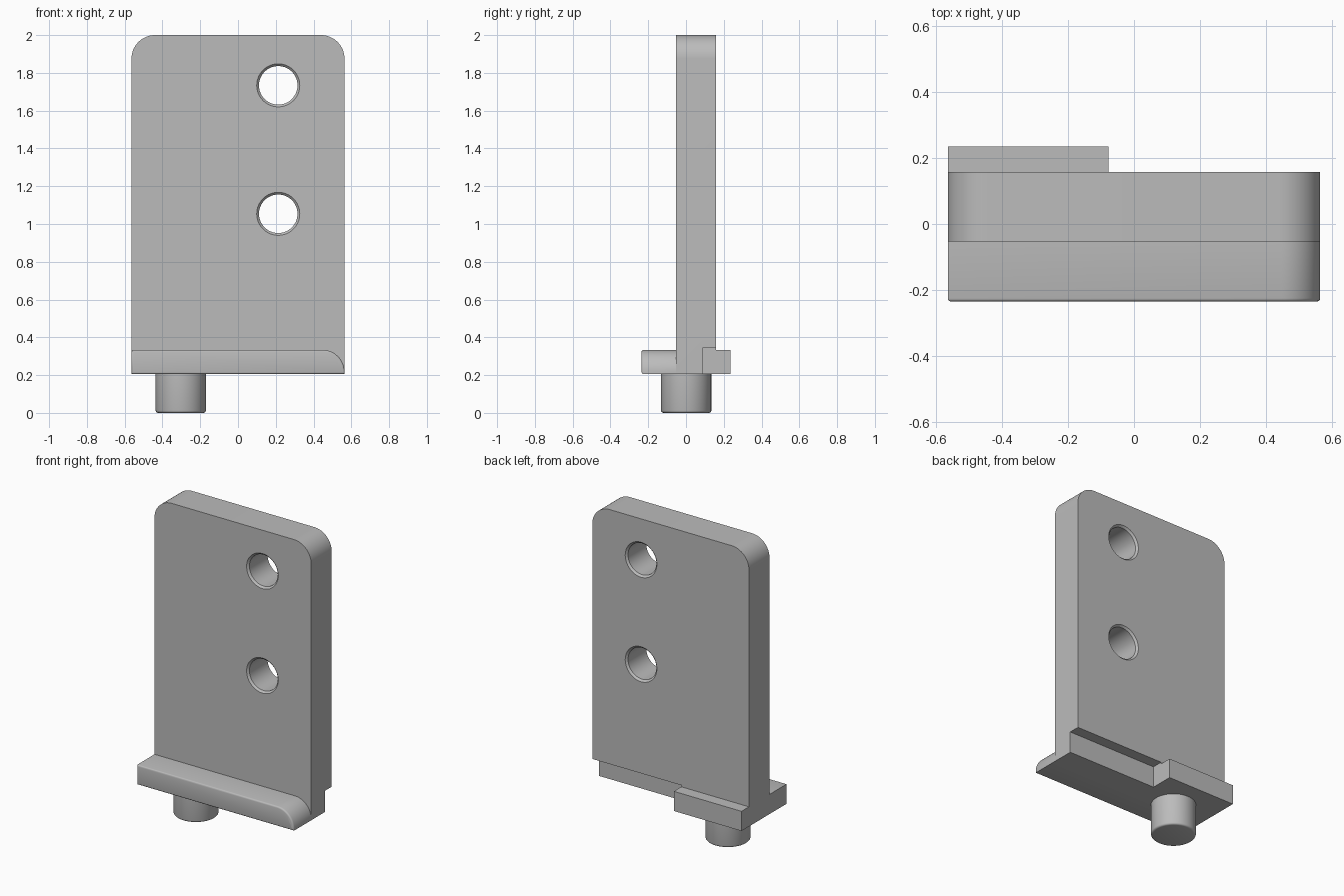
import bpy, bmesh, math

if "Cube" in bpy.data.objects:
    bpy.data.objects.remove(bpy.data.objects["Cube"])

grey = bpy.data.materials.new("plain grey")
grey.diffuse_color = (0.5, 0.5, 0.5, 1)
grey.use_nodes = True
grey.node_tree.nodes["Principled BSDF"].inputs["Base Color"].default_value = grey.diffuse_color


def finish(name, bm):
    """Turn a bmesh into a named grey object."""
    bmesh.ops.recalc_face_normals(bm, faces=bm.faces[:])
    mesh = bpy.data.meshes.new(name)
    bm.to_mesh(mesh)
    bm.free()
    mesh.materials.append(grey)
    obj = bpy.data.objects.new(name, mesh)
    bpy.context.collection.objects.link(obj)
    return obj


def slab(name, x0, x1, z0, z1, y0, y1, round_left=0, round_right=0, front_bevel=0):
    """Extrude a front outline along y, with optional rounded top corners."""
    pts = [(x0, z0), (x1, z0)]
    for r, cx, start in ((round_right, x1 - round_right, 0),
                         (round_left, x0 + round_left, 90)):
        for i in range(17 if r else 1):
            a = math.radians(start + 90 * i / 16)
            pts.append((cx + r * math.cos(a), z1 - r + r * math.sin(a)))
    bm = bmesh.new()
    face = bm.faces.new([bm.verts.new((x, y0, z)) for x, z in pts])
    back = bmesh.ops.extrude_face_region(bm, geom=[face], use_keep_orig=True)["geom"]
    for v in back:
        if isinstance(v, bmesh.types.BMVert):
            v.co.y = y1
    bmesh.ops.recalc_face_normals(bm, faces=bm.faces[:])
    if front_bevel:
        edges = [e for e in bm.edges if all(abs(v.co.y - y0) < 1e-5 for v in e.verts)]
        bmesh.ops.bevel(bm, geom=edges, offset=front_bevel, segments=3,
                        profile=0.5, affect='EDGES')
    return finish(name, bm)


def lathe(name, profile, centre, along_y=False, steps=64):
    """Closed round solid from (radius, height) rings, about z or y."""
    bm = bmesh.new()
    rings = []
    for r, h in profile:
        ring = []
        for i in range(steps):
            a = 2 * math.pi * i / steps
            u, v = r * math.cos(a), r * math.sin(a)
            ring.append(bm.verts.new((u, h, v) if along_y else (u, v, h)))
        rings.append(ring)
    for a, b in zip(rings, rings[1:]):
        for i in range(steps):
            j = (i + 1) % steps
            bm.faces.new((a[i], a[j], b[j], b[i]))
    bm.faces.new(rings[0])
    bm.faces.new(rings[-1])
    obj = finish(name, bm)
    obj.location = centre
    return obj


def cut(target, cutter):
    mod = target.modifiers.new(cutter.name, 'BOOLEAN')
    mod.operation = 'DIFFERENCE'
    mod.solver = 'EXACT'
    mod.object = cutter
    cutter.hide_render = True
    cutter.hide_set(True)


W = 0.564                      # half width
FRONT, BACK = -0.053, 0.158    # plate faces
BASE = 0.206                   # underside of the plate

# Upright plate with rounded top corners
plate = slab("plate", -W, W, BASE, 2.0, FRONT, BACK, 0.125, 0.125)

# Front ledge and rear tab along the foot
ledge = slab("front_ledge", -W, W, BASE, 0.334, -0.235, FRONT,
             round_right=0.118, front_bevel=0.01)
tab = slab("rear_tab", -W, -0.077, BASE, 0.334, BACK, 0.235)

# Round locating pin with a softened lower rim
pin_profile = [(0.121, 0), (0.127, 0.0016), (0.1314, 0.006), (0.133, 0.012), (0.133, BASE)]
pin = lathe("pin", pin_profile, (-0.303, 0.001, 0))

# Rear relief along the foot of the plate
cut(plate, slab("relief_cutter", -0.077, W + 0.1, BASE - 0.1, 0.344, 0.087, BACK + 0.1))

# Two through holes, chamfered on both faces
r, c = 0.102, 0.012
hole_profile = [(r + 2 * c, FRONT - c), (r, FRONT + c), (r, BACK - c), (r + 2 * c, BACK + c)]
for name, z in (("upper_hole_cutter", 1.734), ("lower_hole_cutter", 1.054)):
    cut(plate, lathe(name, hole_profile, (0.213, 0, z), along_y=True))

# Smooth the round surfaces and keep the edges sharp
for obj in (plate, ledge, tab, pin):
    bpy.ops.object.select_all(action='DESELECT')
    obj.select_set(True)
    bpy.context.view_layer.objects.active = obj
    for mod in list(obj.modifiers):
        bpy.ops.object.modifier_apply(modifier=mod.name)
    bpy.ops.object.shade_smooth_by_angle(angle=math.radians(32))
